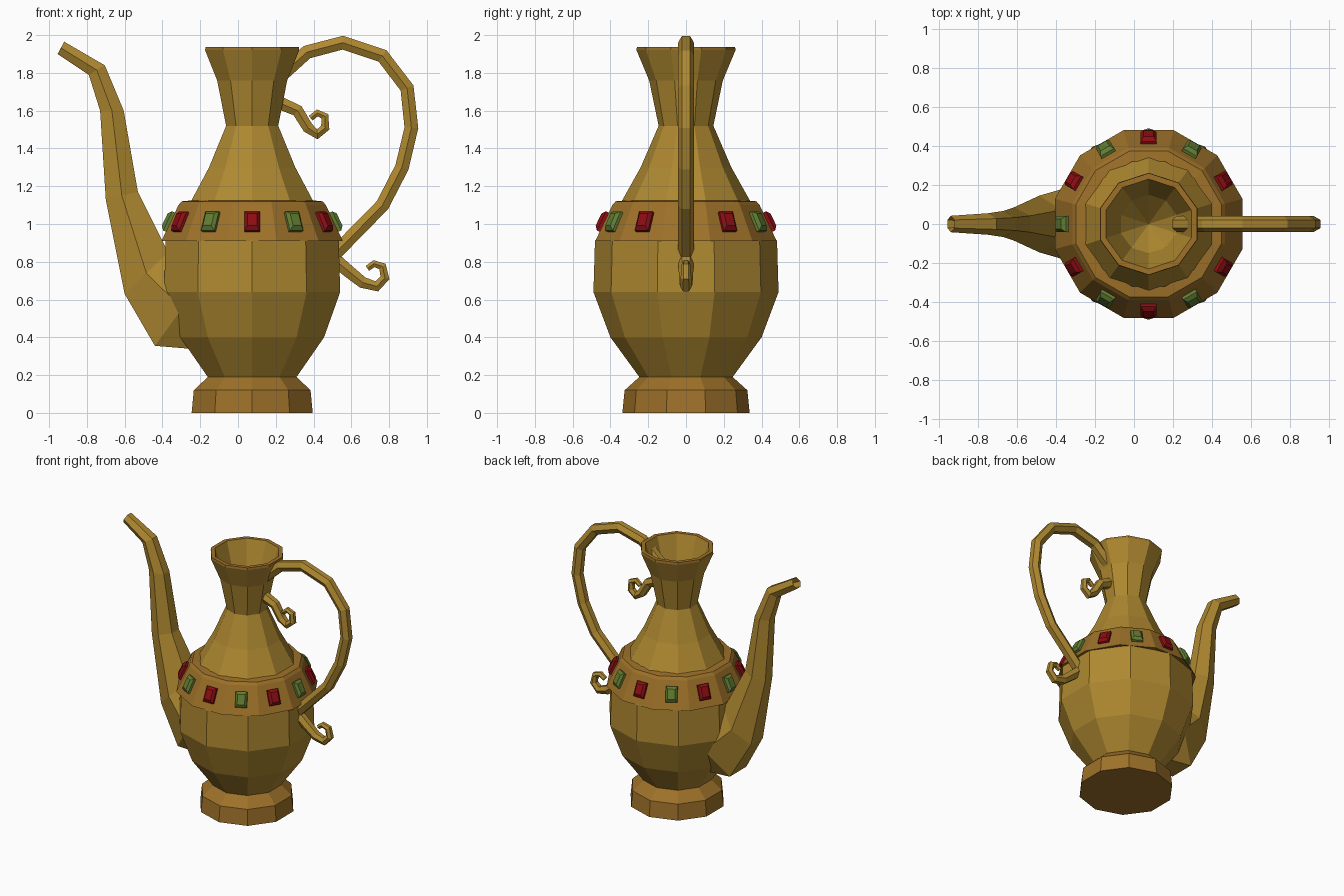
import bpy, bmesh, math
from mathutils import Vector, Matrix

if "Cube" in bpy.data.objects:
    bpy.data.objects.remove(bpy.data.objects["Cube"], do_unlink=True)

AXIS_X = 0.075  # the vessel sits slightly to the left of the overall centre


def material(name, rgb):
    m = bpy.data.materials.new(name)
    m.use_nodes = True
    m.diffuse_color = (*rgb, 1)
    m.node_tree.nodes["Principled BSDF"].inputs["Base Color"].default_value = (*rgb, 1)
    return m


gold = material("gold", (0.43, 0.25, 0.03))
bronze = material("bronze", (0.34, 0.165, 0.022))
red = material("red_gem", (0.26, 0.004, 0.006))
green = material("green_gem", (0.12, 0.2, 0.03))


def finish(name, bm, *mats):
    bmesh.ops.recalc_face_normals(bm, faces=bm.faces)
    mesh = bpy.data.meshes.new(name)
    bm.to_mesh(mesh)
    bm.free()
    for m in mats:
        mesh.materials.append(m)
    obj = bpy.data.objects.new(name, mesh)
    bpy.context.collection.objects.link(obj)
    return obj


def skin(bm, rings, closed=False):
    """Join successive rings of vertices with quads (or triangles at a pole)."""
    pairs = list(zip(rings, rings[1:]))
    if closed:
        pairs.append((rings[-1], rings[0]))
    for a, b in pairs:
        n = max(len(a), len(b))
        for i in range(n):
            j = (i + 1) % n
            quad = [a[i % len(a)], a[j % len(a)], b[j % len(b)], b[i % len(b)]]
            bm.faces.new(list(dict.fromkeys(quad)))


def lathe(name, profile, sides, phase, *mats, closed=False):
    bm = bmesh.new()
    rings = []
    for r, z in profile:
        ring = []
        for i in range(sides if r else 1):
            a = math.radians(phase) + math.tau * i / sides
            ring.append(bm.verts.new((AXIS_X + r * math.cos(a), r * math.sin(a), z)))
        rings.append(ring)
    skin(bm, rings, closed)
    return finish(name, bm, *mats)


def loft(name, sections, mat, mouth=False):
    """Six-sided tube through (edge point, opposite edge point, half width)."""
    bm = bmesh.new()
    rings = []
    for (ax, az), (bx, bz), w in sections:
        cx, cz = (ax + bx) / 2, (az + bz) / 2
        pts = [(ax, w / 2, az), (cx, w, cz), (bx, w / 2, bz),
               (bx, -w / 2, bz), (cx, -w, cz), (ax, -w / 2, az)]
        rings.append([bm.verts.new(p) for p in pts])
    skin(bm, rings)
    caps = [bm.faces.new(rings[0]), bm.faces.new(rings[-1])]
    if mouth:
        bmesh.ops.recalc_face_normals(bm, faces=bm.faces)
        bmesh.ops.inset_individual(bm, faces=caps[:1], thickness=0.01)
        inward = -caps[0].normal * 0.08
        bmesh.ops.translate(bm, verts=caps[0].verts, vec=inward)
    return finish(name, bm, mat)


def tube(name, path, start, end, mat):
    pts = [Vector(p) for p in path]
    last = len(pts) - 1
    sections = []
    for i, p in enumerate(pts):
        before = (p - pts[i - 1]).normalized() if i else Vector((0, 0))
        after = (pts[i + 1] - p).normalized() if i < last else Vector((0, 0))
        t = (before + after).normalized()
        w = start + (end - start) * i / last
        n = Vector((-t.y, t.x)) * w * 0.87
        sections.append((p + n, p - n, w))
    return loft(name, sections, mat)


# Foot
lathe("foot", [(0, 0), (0.337, 0), (0.325, 0.12), (0.247, 0.19), (0, 0.19)],
      10, 90, bronze)

# Body, neck and funnel-shaped mouth, with a bronze lip
body = lathe("body", [(0.24, 0.18), (0.247, 0.19), (0.4, 0.4), (0.49, 0.64),
                      (0.482, 0.91), (0.335, 1.13), (0.24, 1.3), (0.145, 1.52),
                      (0.195, 1.76), (0.262, 1.92), (0.26, 1.937), (0.23, 1.937),
                      (0.15, 1.7), (0, 1.53)], 10, 90, gold, bronze)
for face in body.data.polygons:
    if face.center.z > 1.925:
        face.material_index = 1

# Decorative band around the shoulder
lathe("shoulder_band", [(0.44, 0.92), (0.497, 0.91), (0.404, 1.1),
                        (0.386, 1.12), (0.33, 1.125)], 12, 15, bronze, closed=True)

# Gems, alternating around the band and leaning with its slope
lean = math.atan2(0.09, 0.19)
for k in range(12):
    bm = bmesh.new()
    rings = []
    for depth, hw, hh in ((-0.02, 0.041, 0.056), (0.015, 0.041, 0.056), (0.032, 0.026, 0.036)):
        rings.append([bm.verts.new((depth, sy * hw, sz * hh))
                      for sy, sz in ((-1, -1), (1, -1), (1, 1), (-1, 1))])
    skin(bm, rings)
    bm.faces.new(rings[0])
    bm.faces.new(rings[-1])
    place = (Matrix.Translation((AXIS_X, 0, 1.01))
             @ Matrix.Rotation(math.radians(30 * k), 4, 'Z')
             @ Matrix.Translation((0.434, 0, 0))
             @ Matrix.Rotation(-lean, 4, 'Y'))
    bm.transform(place)
    finish(f"gem_{k + 1}", bm, red if k % 2 else green)

# Spout
loft("spout", [((-0.955, 1.9), (-0.92, 1.965), 0.042),
               ((-0.79, 1.79), (-0.705, 1.84), 0.055),
               ((-0.73, 1.6), (-0.605, 1.6), 0.067),
               ((-0.7, 1.13), (-0.53, 1.17), 0.085),
               ((-0.6, 0.63), (-0.37, 0.85), 0.145),
               ((-0.44, 0.355), (-0.15, 0.75), 0.2),
               ((-0.2, 0.335), (0, 0.6), 0.17)], gold, mouth=True)

# Handle
tube("handle", [(0.22, 1.78), (0.365, 1.91), (0.555, 1.96), (0.765, 1.89),
                (0.895, 1.72), (0.918, 1.51), (0.868, 1.3), (0.765, 1.1),
                (0.5, 0.83)], 0.042, 0.042, gold)

# Scrolls below the two ends of the handle
tube("upper_scroll", [(0.2, 1.65), (0.315, 1.6), (0.37, 1.51), (0.42, 1.475),
                      (0.462, 1.51), (0.46, 1.57), (0.42, 1.588), (0.385, 1.56)],
     0.04, 0.018, gold)
tube("lower_scroll", [(0.49, 0.83), (0.585, 0.75), (0.66, 0.69), (0.735, 0.67),
                      (0.778, 0.715), (0.765, 0.775), (0.72, 0.79), (0.685, 0.765)],
     0.042, 0.018, gold)
